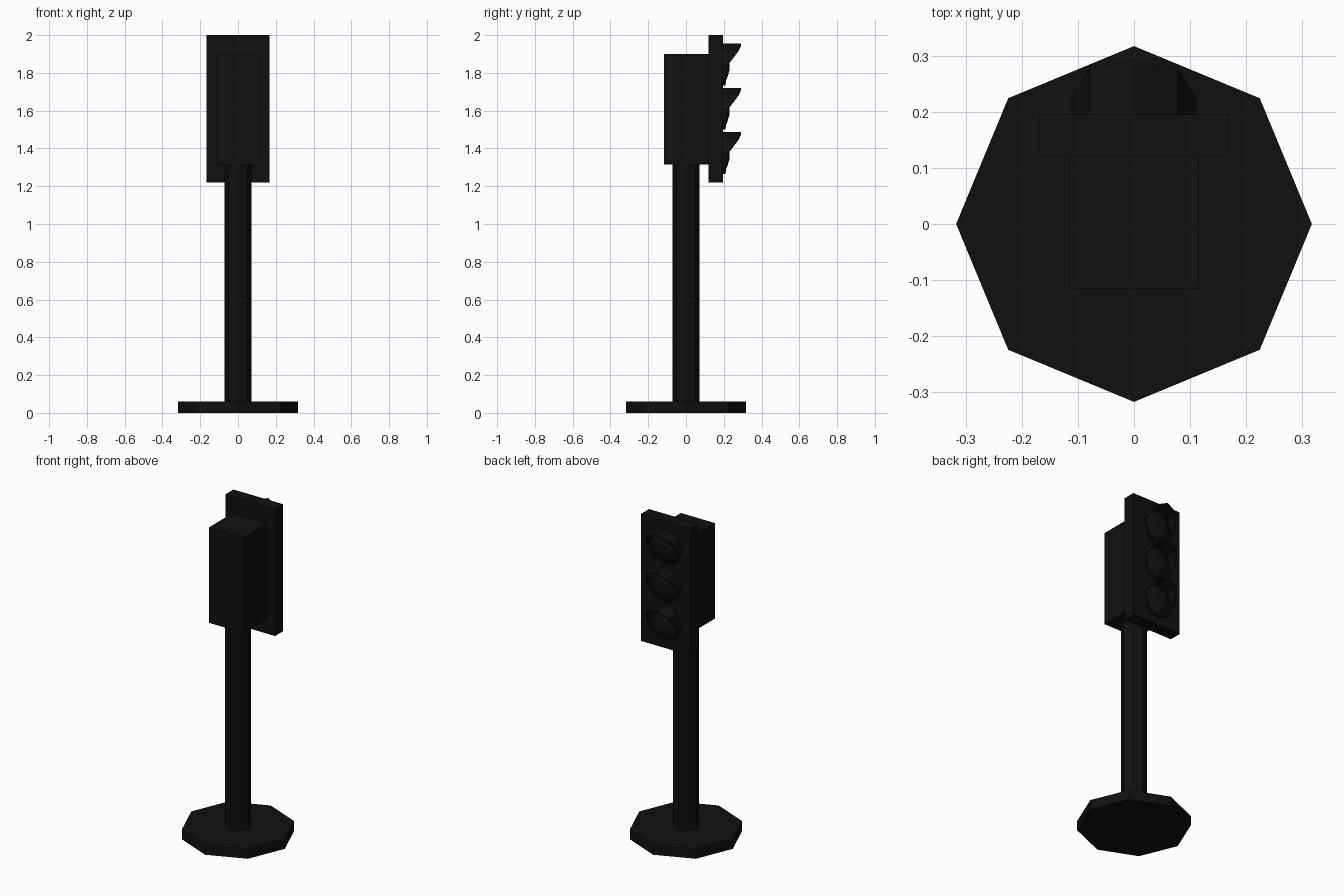
import bpy, bmesh, math

if "Cube" in bpy.data.objects:
    bpy.data.objects.remove(bpy.data.objects["Cube"])

black = bpy.data.materials.new("black_paint")
black.diffuse_color = (0.005, 0.005, 0.005, 1)
black.use_nodes = True
black.node_tree.nodes["Principled BSDF"].inputs["Base Color"].default_value = black.diffuse_color


def finish(name, bm):
    bmesh.ops.recalc_face_normals(bm, faces=bm.faces[:])
    me = bpy.data.meshes.new(name)
    bm.to_mesh(me)
    bm.free()
    me.materials.append(black)
    ob = bpy.data.objects.new(name, me)
    bpy.context.collection.objects.link(ob)
    return ob


def box(name, lo, hi):
    bm = bmesh.new()
    bmesh.ops.create_cube(bm, size=1)
    for v in bm.verts:
        v.co = [(a + b) / 2 + c * (b - a) for a, b, c in zip(lo, hi, v.co)]
    return finish(name, bm)


def loft(name, rings, cap_start=True, cap_end=True):
    bm = bmesh.new()
    loops = [[bm.verts.new(p) for p in ring] for ring in rings]
    n = len(loops[0])
    for a, b in zip(loops, loops[1:]):
        for i in range(n):
            j = (i + 1) % n
            bm.faces.new((a[i], a[j], b[j], b[i]))
    if cap_start:
        bm.faces.new(loops[0])
    if cap_end:
        bm.faces.new(loops[-1])
    return finish(name, bm)


ANGLES = [math.radians(45 * i) for i in range(8)]


def flat_ring(r, z):
    return [(r * math.cos(a), r * math.sin(a), z) for a in ANGLES]


def lamp_ring(r, zc, depths):
    return [(r * math.cos(a), y, zc + r * math.sin(a)) for a, y in zip(ANGLES, depths)]


# Stand
loft("base", [flat_ring(0.317, 0), flat_ring(0.317, 0.06)])
loft("pole", [flat_ring(0.072, 0.06), flat_ring(0.072, 1.33)])

# Signal housing and face plate
box("housing", (-0.116, -0.116, 1.315), (0.116, 0.119, 1.90))
box("face_plate", (-0.168, 0.119, 1.22), (0.168, 0.195, 2.0))

# Visor depth for each of the eight corners: long hood on top, short lip below
HOOD = [0.225, 0.278, 0.292, 0.278, 0.225, 0.213, 0.209, 0.213]
BACK = [0.19] * 8

for label, zc in (("top", 1.845), ("middle", 1.61), ("bottom", 1.375)):
    loft("visor_" + label,
         [lamp_ring(0.111, zc, BACK), lamp_ring(0.111, zc, HOOD),
          lamp_ring(0.100, zc, HOOD), lamp_ring(0.100, zc, BACK)], False, False)
    # Domed lens inside the visor
    loft("lens_" + label,
         [lamp_ring(0.100, zc, BACK), lamp_ring(0.099, zc, [0.2] * 8),
          lamp_ring(0.075, zc, [0.217] * 8), lamp_ring(0.035, zc, [0.229] * 8)])
